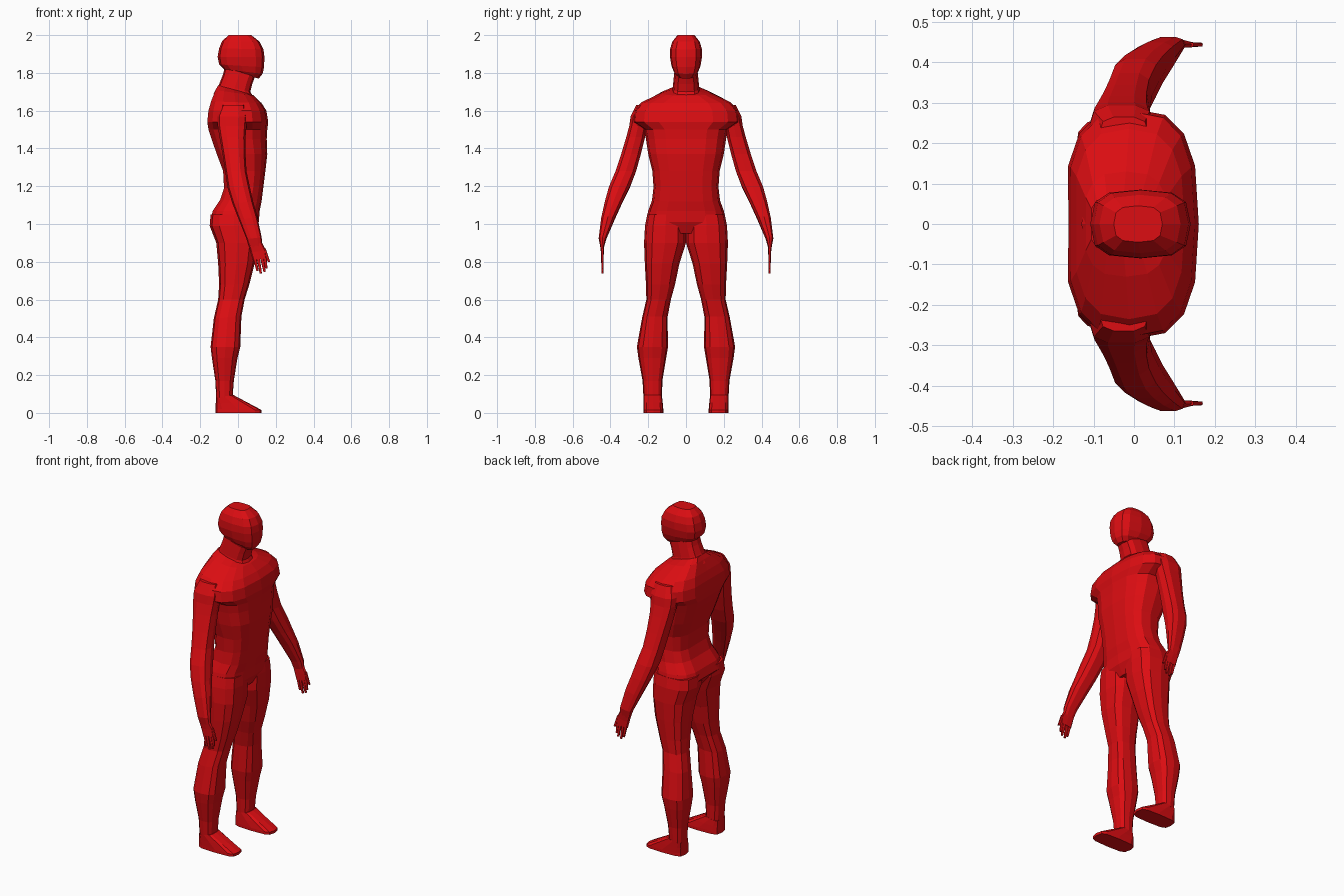
import bpy, bmesh, math

skin = bpy.data.materials.new("body_red")
skin.diffuse_color = (0.72, 0.004, 0.006, 1)


def loft(name, rings, n=12, power=2.8, mirror=False, groove=0.0):
    """Skin flat-faced rings; each ring is (x_back, x_front, y0, y1, z_back, z_front)."""
    bm = bmesh.new()
    loops = []
    for xb, xf, y0, y1, zb, zf in rings:
        loop = []
        for i in range(n):
            a = 2 * math.pi * i / n
            c, s = round(math.cos(a), 6), round(math.sin(a), 6)
            u = math.copysign(abs(c) ** (2 / power), c)
            v = math.copysign(abs(s) ** (2 / power), s)
            if i == n // 2:
                u += groove          # spine furrow
            t = (u + 1) / 2
            loop.append(bm.verts.new((xb + (xf - xb) * t,
                                      (y0 + y1) / 2 + (y1 - y0) / 2 * v,
                                      zb + (zf - zb) * t)))
        loops.append(loop)
    for a, b in zip(loops, loops[1:]):
        for i in range(n):
            j = (i + 1) % n
            bm.faces.new((a[i], a[j], b[j], b[i]))
    bm.faces.new(loops[0])
    bm.faces.new(loops[-1])
    bmesh.ops.recalc_face_normals(bm, faces=bm.faces)
    mesh = bpy.data.meshes.new(name)
    bm.to_mesh(mesh)
    bm.free()
    mesh.materials.append(skin)
    ob = bpy.data.objects.new(name, mesh)
    bpy.context.collection.objects.link(ob)
    if mirror:
        m = ob.modifiers.new("mirror", "MIRROR")
        m.use_axis = (False, True, False)
    return ob


def centred(rows):
    return [(xb, xf, -w, w, zb, zf) for xb, xf, w, zb, zf in rows]


# torso: hips, waist, chest, shoulders, trapezius
loft("torso", centred([
    (-0.10, 0.08, 0.16, 0.95, 0.95),
    (-0.155, 0.11, 0.212, 1.02, 1.01),
    (-0.14, 0.115, 0.20, 1.07, 1.07),
    (-0.10, 0.125, 0.18, 1.13, 1.12),
    (-0.08, 0.135, 0.172, 1.19, 1.20),
    (-0.085, 0.145, 0.178, 1.28, 1.28),
    (-0.12, 0.155, 0.20, 1.37, 1.37),
    (-0.148, 0.152, 0.212, 1.45, 1.45),
    (-0.165, 0.155, 0.222, 1.50, 1.50),
    (-0.172, 0.16, 0.285, 1.54, 1.54),
    (-0.165, 0.15, 0.278, 1.60, 1.60),
    (-0.15, 0.125, 0.235, 1.65, 1.64),
    (-0.125, 0.085, 0.13, 1.71, 1.68),
    (-0.11, 0.06, 0.075, 1.735, 1.69)]), n=16, groove=0.06)

# neck
loft("neck", centred([
    (-0.13, 0.09, 0.08, 1.69, 1.66),
    (-0.10, 0.065, 0.07, 1.74, 1.70),
    (-0.08, 0.075, 0.066, 1.79, 1.74),
    (-0.07, 0.09, 0.062, 1.83, 1.78)]), power=3)

# head
loft("head", centred([
    (-0.06, 0.11, 0.045, 1.81, 1.77),
    (-0.075, 0.13, 0.065, 1.82, 1.795),
    (-0.10, 0.138, 0.077, 1.845, 1.83),
    (-0.108, 0.14, 0.085, 1.885, 1.885),
    (-0.10, 0.135, 0.084, 1.93, 1.925),
    (-0.085, 0.115, 0.072, 1.967, 1.965),
    (-0.05, 0.07, 0.045, 2.0, 2.0)]), power=3)

# legs
loft("leg", [
    (-0.145, 0.105, 0.005, 0.205, 1.05, 1.05),
    (-0.15, 0.108, 0.0, 0.217, 0.99, 0.99),
    (-0.115, 0.105, 0.0, 0.222, 0.90, 0.90),
    (-0.105, 0.088, 0.035, 0.218, 0.79, 0.79),
    (-0.10, 0.06, 0.058, 0.212, 0.68, 0.68),
    (-0.105, 0.035, 0.08, 0.21, 0.60, 0.60),
    (-0.128, 0.018, 0.098, 0.232, 0.50, 0.51),
    (-0.145, 0.012, 0.095, 0.26, 0.35, 0.35),
    (-0.138, -0.003, 0.105, 0.252, 0.29, 0.29),
    (-0.12, -0.022, 0.125, 0.23, 0.17, 0.17),
    (-0.115, -0.028, 0.127, 0.225, 0.07, 0.09)], mirror=True)

# feet: sloping instep down to the toes
loft("foot", [
    (-0.12, 0.125, 0.12, 0.225, 0.0, 0.0),
    (-0.12, 0.125, 0.12, 0.225, 0.02, 0.015),
    (-0.118, 0.05, 0.123, 0.225, 0.05, 0.055),
    (-0.115, -0.025, 0.127, 0.225, 0.08, 0.095)], power=4, mirror=True)

# arms: deltoid, upper arm, forearm, wrist
loft("arm", [
    (-0.085, 0.035, 0.19, 0.265, 1.63, 1.63),
    (-0.11, 0.05, 0.19, 0.295, 1.57, 1.57),
    (-0.108, 0.045, 0.205, 0.302, 1.52, 1.52),
    (-0.098, 0.04, 0.215, 0.318, 1.46, 1.46),
    (-0.082, 0.04, 0.237, 0.345, 1.37, 1.37),
    (-0.068, 0.045, 0.262, 0.375, 1.28, 1.28),
    (-0.055, 0.062, 0.295, 0.41, 1.19, 1.20),
    (-0.03, 0.08, 0.335, 0.432, 1.11, 1.12),
    (0.005, 0.102, 0.375, 0.45, 1.02, 1.04),
    (0.045, 0.125, 0.42, 0.463, 0.92, 0.93),
    (0.06, 0.13, 0.435, 0.453, 0.87, 0.88)], n=10, mirror=True)

# palms
loft("palm", [
    (0.056, 0.128, 0.434, 0.456, 0.89, 0.90),
    (0.066, 0.148, 0.435, 0.451, 0.85, 0.86),
    (0.078, 0.152, 0.436, 0.45, 0.81, 0.82)], n=8, power=4, mirror=True)

# fingers: (root x, root z, tip x, tip z)
fingers = [(0.089, 0.82, 0.103, 0.752), (0.107, 0.82, 0.121, 0.737),
           (0.126, 0.82, 0.141, 0.745), (0.143, 0.82, 0.150, 0.765),
           (0.138, 0.87, 0.164, 0.80)]
for k, (x0, z0, x1, z1) in enumerate(fingers):
    loft("thumb" if k == 4 else f"finger_{k + 1}", [
        (x0 - 0.009, x0 + 0.009, 0.437, 0.449, z0, z0),
        (x1 - 0.006, x1 + 0.006, 0.438, 0.448, z1, z1)],
        n=8, power=4, mirror=True)
